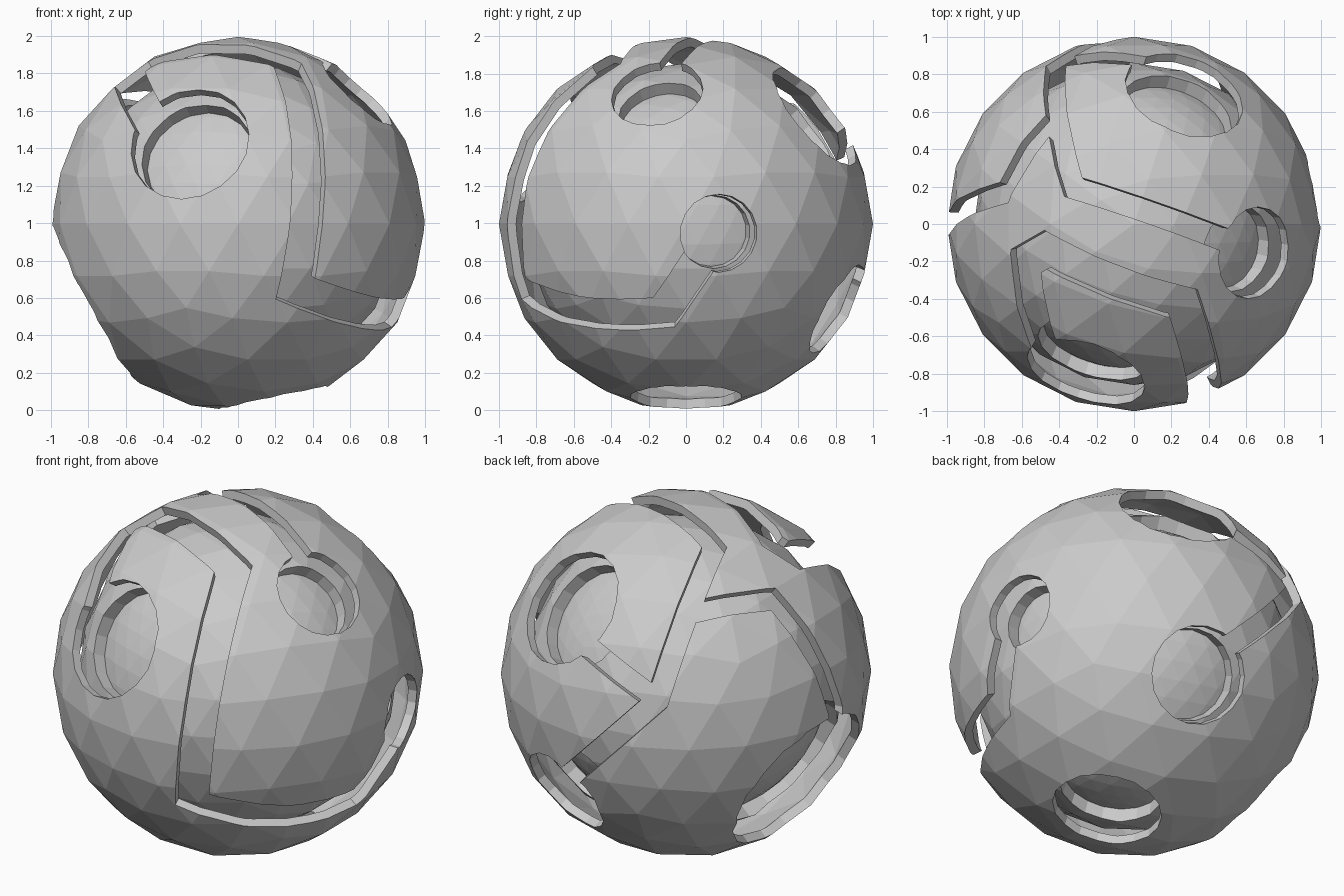
import bpy, bmesh, math
from mathutils import Vector

if "Cube" in bpy.data.objects:
    bpy.data.objects.remove(bpy.data.objects["Cube"])

CENTRE = Vector((0, 0, 0.995))
SHELL_IN, MID, CORE = 0.95, 0.86, 0.78

grey = bpy.data.materials.new("plain_grey")
grey.use_nodes = True
grey.diffuse_color = (0.6, 0.6, 0.6, 1)
grey.node_tree.nodes["Principled BSDF"].inputs["Base Color"].default_value = (0.6, 0.6, 0.6, 1)


def finish(bm, name):
    mesh = bpy.data.meshes.new(name)
    bm.to_mesh(mesh)
    bm.free()
    mesh.materials.append(grey)
    ob = bpy.data.objects.new(name, mesh)
    ob.location = CENTRE
    bpy.context.collection.objects.link(ob)
    return ob


def ball(name, radius, inner=None):
    """Faceted ball, hollow when an inner radius is given."""
    bm = bmesh.new()
    bmesh.ops.create_icosphere(bm, subdivisions=4 if radius < MID else 3, radius=radius)
    if inner:
        outside = set(bm.faces)
        bmesh.ops.create_icosphere(bm, subdivisions=3, radius=inner)
        bmesh.ops.reverse_faces(bm, faces=[f for f in bm.faces if f not in outside])
    return finish(bm, name)


def hole_cutter(direction, r):
    """Slightly tapered round plug pointing along a direction."""
    axis = Vector(direction).normalized()
    rim = math.sqrt(1 - r * r)
    low, high = rim - 0.4, 1.2
    radius_at = lambda h: r * (1 + 0.45 * (h - rim))
    bm = bmesh.new()
    bmesh.ops.create_cone(bm, cap_ends=True, segments=18, radius1=radius_at(low),
                          radius2=radius_at(high), depth=high - low)
    bmesh.ops.translate(bm, verts=bm.verts, vec=(0, 0, (low + high) / 2))
    bmesh.ops.transform(bm, verts=bm.verts,
                        matrix=axis.to_track_quat('Z', 'Y').to_matrix().to_4x4())
    return finish(bm, "hole_cutter")


def groove_cutter(points, width):
    """Ribbon with mitred corners that follows great arcs between points."""
    corners = [Vector(p).normalized() for p in points]
    path = []
    for a, b in zip(corners, corners[1:]):
        steps = max(1, round(a.angle(b) / 0.13))
        path += [a.slerp(b, i / steps) for i in range(steps)]
    path.append(corners[-1])
    bm = bmesh.new()
    rings = []
    for i, p in enumerate(path):
        before = (p - path[i - 1]).normalized() if i else None
        after = (path[i + 1] - p).normalized() if i + 1 < len(path) else None
        before, after = before or after, after or before
        tangent = (before + after).normalized()
        side = p.cross(tangent).normalized() * (width / 2 / max(0.5, tangent.dot(after)))
        rings.append([bm.verts.new((p + side * s) * k)
                      for s, k in ((-1, 0.91), (1, 0.91), (1, 1.1), (-1, 1.1))])
    for a, b in zip(rings, rings[1:]):
        for j in range(4):
            k = (j + 1) % 4
            bm.faces.new((a[j], a[k], b[k], b[j]))
    bm.faces.new(rings[0])
    bm.faces.new(rings[-1])
    bmesh.ops.triangulate(bm, faces=bm.faces[:])
    bmesh.ops.recalc_face_normals(bm, faces=bm.faces[:])
    return finish(bm, "groove_cutter")


def carve(target, cutters):
    bpy.context.view_layer.objects.active = target
    for c in cutters:
        mod = target.modifiers.new("cut", 'BOOLEAN')
        mod.operation, mod.solver, mod.object = 'DIFFERENCE', 'EXACT', c
        bpy.ops.object.modifier_apply(modifier=mod.name)


# Round ports: direction and radius
ports = [
    ((-0.27, -0.83, 0.45), 0.33),
    ((0.66, -0.16, 0.72), 0.25),
    ((0.28, 0.72, 0.60), 0.33),
    ((0.23, 0.83, -0.47), 0.27),
    ((-0.88, 0.07, -0.46), 0.47),
    ((0.20, 0.0, -0.97), 0.30),
    ((0.98, 0.18, -0.05), 0.21),
]
# Grooves that link the ports: path and width
front_path = [(-0.47, -0.68, 0.55), (-0.585, -0.2, 0.786), (-0.48, -0.14, 0.866),
              (0.27, -0.43, 0.86), (0.31, -0.88, -0.35), (0.87, -0.12, -0.48),
              (0.98, 0.12, -0.12)]
fork, back_corner = (-0.418, 0.588, 0.69), (-0.416, 0.869, 0.27)
main_path = [(0.55, -0.11, 0.82), (-0.33, 0.2, 0.92), fork, back_corner,
             (0.13, 0.93, -0.31)]
side_path = [fork, (-0.70, 0.17, 0.69), (-0.99, 0.0, 0.03), (-0.98, 0.02, -0.1)]
back_path = [back_corner, (0.03, 0.88, 0.475), (0.1, 0.83, 0.53)]

holes = [hole_cutter(*p) for p in ports]
grooves = [groove_cutter(front_path, 0.19)]
grooves += [groove_cutter(p, 0.125) for p in (main_path, side_path, back_path)]

# Concentric balls: cut outer shell, drilled middle ball, plain core
outer_shell = ball("outer_shell", 1.0, SHELL_IN)
middle_ball = ball("middle_ball", MID)
inner_core = ball("inner_core", CORE)
carve(outer_shell, holes + grooves)
carve(middle_ball, holes)

for c in holes + grooves:
    bpy.data.objects.remove(c)
